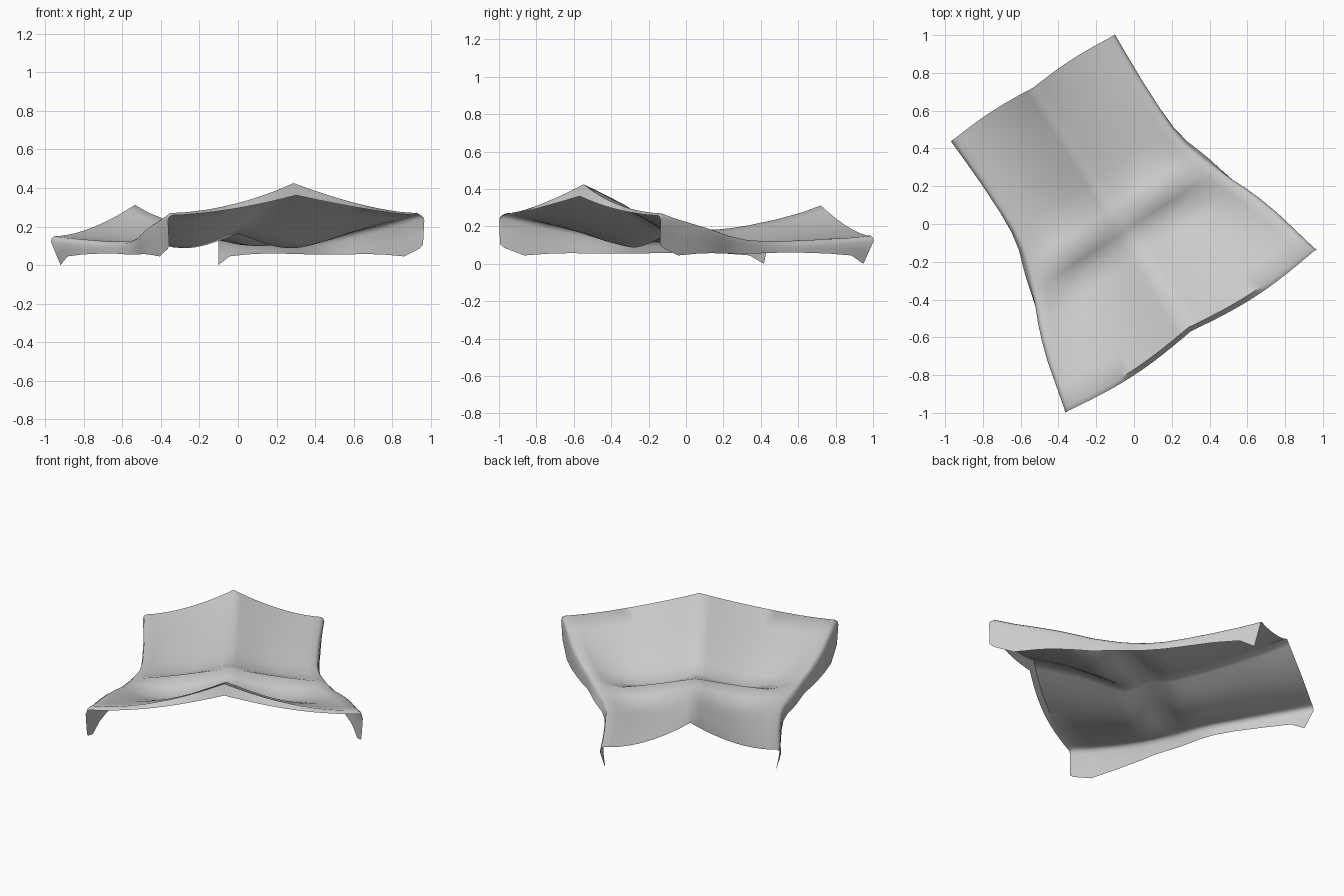
import bpy, bmesh, math

# Stations along the sheet:
# position, half width, ridge z, edge z, hem z, hem inset, fold sharpness, sag of each half
stations = [
    (-0.900, 0.518, 0.312, 0.150, 0.000, 0.030, 1.8, 0.000),
    (-0.780, 0.512, 0.275, 0.140, 0.045, 0.012, 1.7, 0.006),
    (-0.620, 0.506, 0.238, 0.132, 0.055, 0.000, 1.5, 0.016),
    (-0.440, 0.505, 0.206, 0.124, 0.060, 0.000, 1.3, 0.032),
    (-0.320, 0.507, 0.190, 0.122, 0.060, -0.004, 1.2, 0.042),
    (-0.220, 0.520, 0.182, 0.122, 0.058, -0.010, 1.2, 0.044),
    (-0.140, 0.544, 0.190, 0.124, 0.056, -0.014, 1.1, 0.026),
    (-0.070, 0.568, 0.203, 0.128, 0.055, -0.012, 1.0, 0.005),
    (0.000, 0.592, 0.180, 0.138, 0.055, -0.006, 1.0, 0.040),
    (0.080, 0.620, 0.163, 0.150, 0.055, 0.000, 1.1, 0.068),
    (0.160, 0.656, 0.208, 0.168, 0.056, 0.000, 1.4, 0.070),
    (0.250, 0.690, 0.260, 0.188, 0.057, 0.000, 1.6, 0.056),
    (0.350, 0.722, 0.315, 0.208, 0.055, 0.000, 1.6, 0.040),
    (0.500, 0.758, 0.380, 0.240, 0.045, 0.003, 1.7, 0.016),
    (0.612, 0.785, 0.425, 0.270, 0.085, 0.008, 1.7, 0.000),
    (0.636, 0.792, 0.362, 0.258, 0.105, 0.008, 1.5, 0.000),  # turned-down front lip
]
columns = 12


def cross_section(i, u, w, zc, ze, zb, inset, p, sag):
    """Half cross-section: sloping, sagging top, rounded shoulder, hanging hem."""
    pts = []
    grow = max(0.0, (u + 0.05) / 0.69)
    back = max(0.0, (-u - 0.6) / 0.3)
    for k in range(columns + 1):
        t = k / columns
        bulge = (0.032 * grow ** 2 - 0.014 * back) * math.sin(math.pi * t)
        dip = sag * math.sin(math.pi * t ** 1.1)
        pts.append((t * (w - 0.022), -(u + bulge), ze + (zc - ze) * (1 - t) ** p - dip))
    slide = 0.045 if i == 0 else (0.01 if i == 1 else 0)
    pts.append((w - 0.006, -u, ze - 0.010))
    pts.append((w, -u, ze - 0.028))
    pts.append((w - inset * 0.5, -(u + slide * 0.5), (ze - 0.028 + zb) / 2))
    pts.append((w - inset, -(u + slide), zb))
    return pts


# Draped sheet: one half skinned, the other mirrored
bm = bmesh.new()
rows = [[bm.verts.new(c) for c in cross_section(i, *s)] for i, s in enumerate(stations)]
for a, b in zip(rows, rows[1:]):
    for j in range(len(a) - 1):
        bm.faces.new((a[j], b[j], b[j + 1], a[j + 1]))
bm.normal_update()
if sum(f.normal.z for f in bm.faces) < 0:
    bmesh.ops.reverse_faces(bm, faces=bm.faces)
mesh = bpy.data.meshes.new("draped_sheet")
bm.to_mesh(mesh)
bm.free()

sheet = bpy.data.objects.new("draped_sheet", mesh)
bpy.context.collection.objects.link(sheet)
sheet.location = (-0.045, -0.034, 0)
sheet.rotation_euler = (0, 0, math.radians(33))
mirror = sheet.modifiers.new("mirror", 'MIRROR')
mirror.use_axis[0] = True
mirror.use_clip = True

bpy.context.view_layer.objects.active = sheet
sheet.select_set(True)
bpy.ops.object.modifier_apply(modifier=mirror.name)
bpy.ops.object.shade_smooth_by_angle(angle=math.radians(60))
